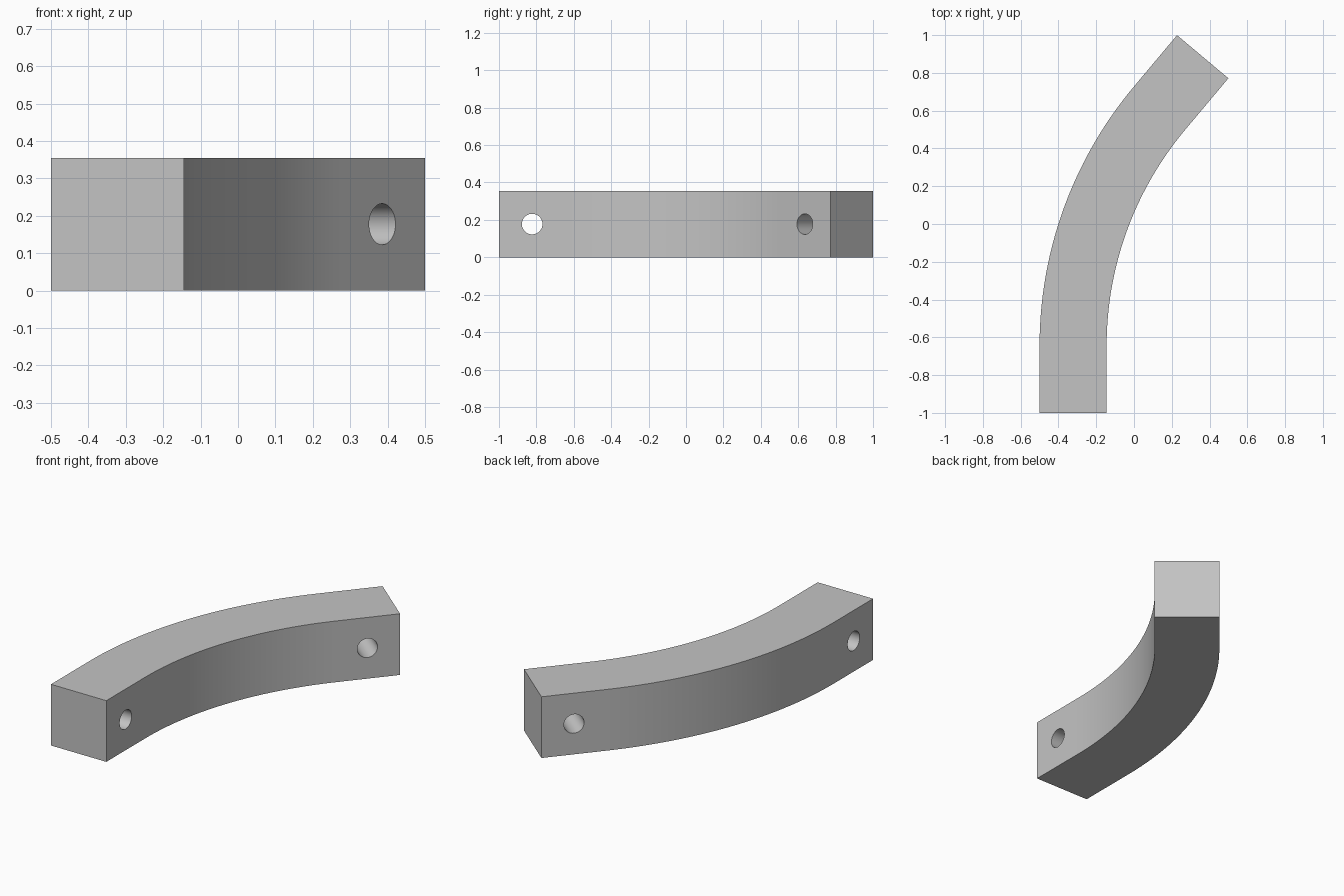
import bpy
from math import radians, sin, cos, pi
from mathutils import Vector

if "Cube" in bpy.data.objects:
    bpy.data.objects.remove(bpy.data.objects["Cube"], do_unlink=True)

SIZE = 0.355            # square section, also the straight end length
BEND = radians(40)
RADIUS = 1.958          # centreline bend radius
STEPS = 40
HOLE = 0.055
start = Vector((-0.3225, -1.0, 0))

grey = bpy.data.materials.new("grey")
grey.use_nodes = True
colour = (0.55, 0.55, 0.55, 1)
grey.diffuse_color = colour
grey.node_tree.nodes["Principled BSDF"].inputs["Base Color"].default_value = colour

# Centreline: straight, arc, straight; each entry is a point and its heading
centre = start + Vector((RADIUS, SIZE, 0))
path = [(start, 0)]
for i in range(STEPS + 1):
    a = BEND * i / STEPS
    path.append((centre + RADIUS * Vector((-cos(a), sin(a), 0)), a))
last = path[-1][0]
path.append((last + SIZE * Vector((sin(BEND), cos(BEND), 0)), BEND))

# Curved bar: square section swept along the centreline
half = SIZE / 2
section = [(-half, 0), (half, 0), (half, SIZE), (-half, SIZE)]
verts = [p + Vector((u * cos(a), -u * sin(a), z)) for p, a in path for u, z in section]
faces = [(4 * i + j, 4 * i + 4 + j, 4 * i + 4 + (j + 1) % 4, 4 * i + (j + 1) % 4)
         for i in range(len(path) - 1) for j in range(4)]
n = len(verts)
faces += [(0, 1, 2, 3), (n - 1, n - 2, n - 3, n - 4)]
mesh = bpy.data.meshes.new("curved_bar")
mesh.from_pydata(verts, [], faces)
mesh.materials.append(grey)
bar = bpy.data.objects.new("curved_bar", mesh)
bpy.context.collection.objects.link(bar)

# Cross holes, centred in each straight end
for name, (p, q), a in (("start_hole", (path[0][0], path[1][0]), 0),
                        ("end_hole", (path[-2][0], path[-1][0]), BEND)):
    spot = (p + q) / 2 + Vector((0, 0, half))
    bpy.ops.mesh.primitive_cylinder_add(vertices=48, radius=HOLE, depth=SIZE * 2,
                                        location=spot, rotation=(0, pi / 2, -a))
    cutter = bpy.context.object
    cutter.name = name + "_cutter"
    cutter.data.materials.append(grey)
    cutter.hide_render = True
    cutter.display_type = 'WIRE'
    cut = bar.modifiers.new(name, 'BOOLEAN')
    cut.operation = 'DIFFERENCE'
    cut.solver = 'EXACT'
    cut.object = cutter

# Bake the holes, then drop the cutters
bpy.ops.object.select_all(action='DESELECT')
bpy.context.view_layer.objects.active = bar
bar.select_set(True)
for cut in list(bar.modifiers):
    cutter = cut.object
    bpy.ops.object.modifier_apply(modifier=cut.name)
    bpy.data.objects.remove(cutter, do_unlink=True)
bpy.ops.object.shade_smooth_by_angle(angle=radians(30))
